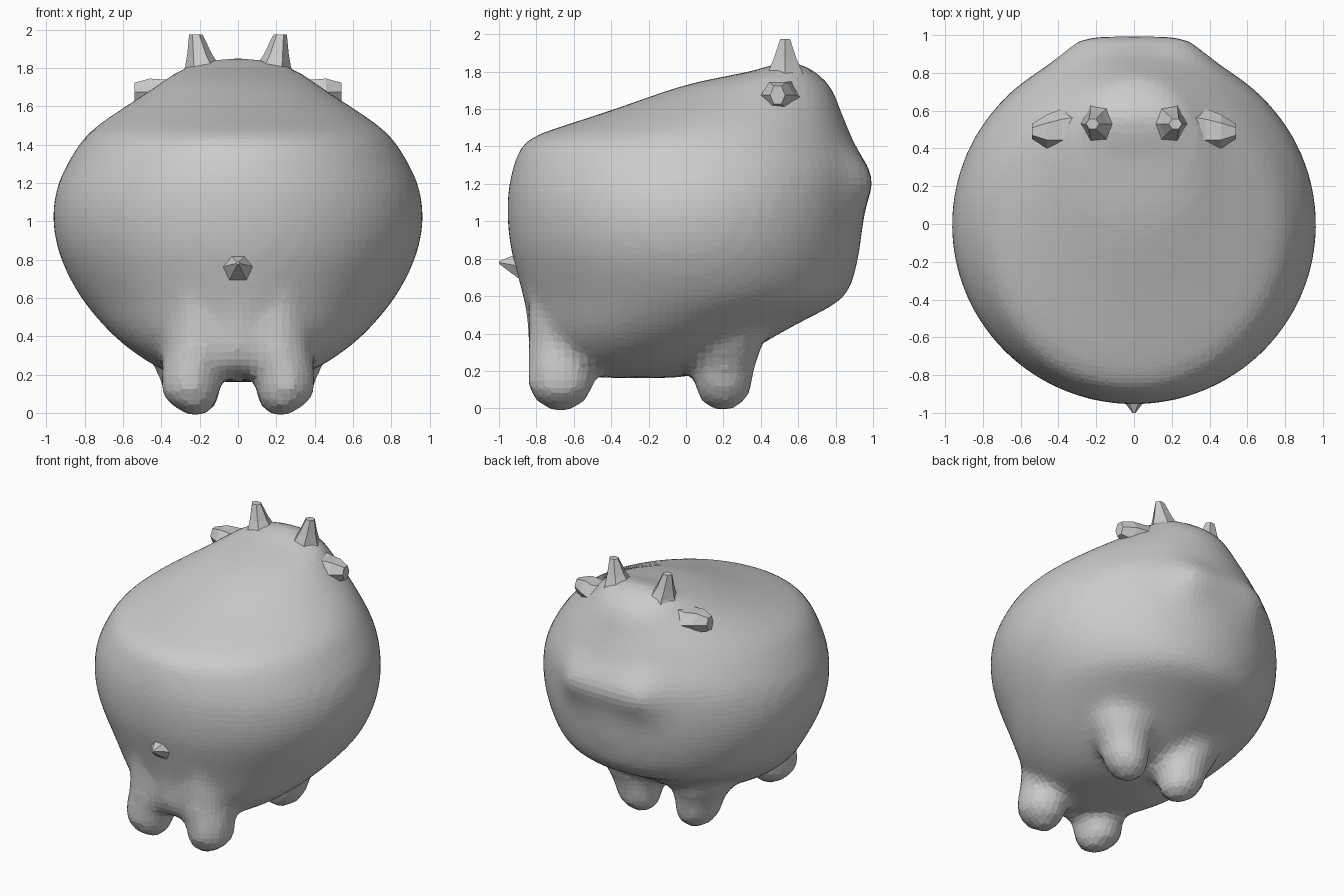
import bpy, bmesh, math


def loft(name, rings, sides, axis="z", mirror=False, subdiv=0, tweak=None):
    """Ring = (along, centre a, centre b, radius a, radius b), stacked on an axis."""
    bm = bmesh.new()
    loops = []
    for t, a, b, ra, rb in rings:
        loop = []
        for i in range(sides):
            ang = 2 * math.pi * i / sides
            u, v = a + ra * math.cos(ang), b + rb * math.sin(ang)
            co = {"z": (u, v, t), "y": (u, t, v), "x": (t, u, v)}[axis]
            loop.append(bm.verts.new(tweak(*co) if tweak else co))
        loops.append(loop)
    for lo, hi in zip(loops, loops[1:]):
        for i in range(sides):
            j = (i + 1) % sides
            bm.faces.new((lo[i], lo[j], hi[j], hi[i]))
    bm.faces.new(loops[0])
    bm.faces.new(loops[-1])
    bmesh.ops.recalc_face_normals(bm, faces=bm.faces)
    mesh = bpy.data.meshes.new(name)
    bm.to_mesh(mesh)
    bm.free()
    obj = bpy.data.objects.new(name, mesh)
    bpy.context.collection.objects.link(obj)
    if mirror:
        obj.modifiers.new("mirror", "MIRROR")
    if subdiv:
        mod = obj.modifiers.new("subdivision", "SUBSURF")
        mod.levels = mod.render_levels = subdiv
    return obj


# Round body: height, half width, back and face limits in y
profile = [
    (0.16, 0.12, -0.45, -0.05), (0.175, 0.24, -0.58, 0.04), (0.21, 0.38, -0.72, 0.16),
    (0.30, 0.53, -0.80, 0.34), (0.40, 0.655, -0.83, 0.50), (0.50, 0.745, -0.85, 0.69),
    (0.58, 0.81, -0.87, 0.86), (0.70, 0.885, -0.90, 0.905), (0.85, 0.95, -0.945, 0.935),
    (1.00, 0.975, -0.96, 0.95), (1.12, 0.965, -0.96, 0.955), (1.21, 0.94, -0.95, 0.96),
    (1.30, 0.895, -0.925, 0.95), (1.40, 0.835, -0.895, 0.91), (1.46, 0.785, -0.82, 0.885),
    (1.52, 0.71, -0.63, 0.86), (1.60, 0.59, -0.38, 0.825), (1.68, 0.46, -0.16, 0.80),
    (1.75, 0.37, 0.05, 0.76), (1.80, 0.29, 0.36, 0.69), (1.835, 0.20, 0.45, 0.64),
    (1.85, 0.10, 0.50, 0.59),
]


# Soft raised lip line across the face
def muzzle(x, y, z):
    lip = {1.12: 0.97, 1.21: 1.015, 1.30: 0.97}.get(z)
    if lip and y > 0.8 and abs(x) < 0.32:
        y = lip
    return x, y, z


rings = [(z, 0, (y0 + y1) / 2, hw, (y1 - y0) / 2) for z, hw, y0, y1 in profile]
body = loft("body", rings, 40, subdiv=1, tweak=muzzle)

# Stubby legs and the flat rump between them; fused with the body into one skin
limbs = [
    loft("tail_side_legs", [
        (-0.015, 0.22, -0.67, 0.05, 0.05), (0.03, 0.23, -0.67, 0.11, 0.13),
        (0.10, 0.25, -0.67, 0.16, 0.18), (0.22, 0.24, -0.67, 0.165, 0.18),
        (0.35, 0.20, -0.65, 0.19, 0.20), (0.55, 0.20, -0.61, 0.19, 0.24),
        (0.75, 0.19, -0.60, 0.18, 0.26)], 10, mirror=True),
    loft("face_side_legs", [
        (-0.01, 0.22, 0.19, 0.05, 0.05), (0.03, 0.22, 0.20, 0.11, 0.12),
        (0.10, 0.24, 0.20, 0.155, 0.155), (0.20, 0.25, 0.20, 0.17, 0.17),
        (0.35, 0.28, 0.19, 0.23, 0.23), (0.50, 0.30, 0.17, 0.26, 0.24)],
        10, mirror=True),
    loft("rump", [
        (0.21, 0, -0.60, 0.26, 0.18), (0.28, 0, -0.60, 0.30, 0.235),
        (0.55, 0, -0.60, 0.30, 0.26), (0.78, 0, -0.60, 0.26, 0.30)], 16)]
for limb in limbs:
    limb.hide_render = True
    limb.hide_viewport = True
    union = body.modifiers.new("fuse", "BOOLEAN")
    union.operation = "UNION"
    union.object = limb
skin = body.modifiers.new("skin", "REMESH")
skin.mode = "VOXEL"
skin.voxel_size = 0.042
relax = body.modifiers.new("relax", "SMOOTH")
relax.factor = 0.5
relax.iterations = 6

# Short blunt horns
loft("horns", [
    (1.74, 0.17, 0.53, 0.13, 0.13), (1.81, 0.185, 0.53, 0.09, 0.10),
    (1.87, 0.20, 0.53, 0.065, 0.07), (1.975, 0.22, 0.53, 0.035, 0.03)],
    6, mirror=True)

# Ears poking out sideways
loft("ears", [
    (0.28, 0.51, 1.66, 0.12, 0.11), (0.38, 0.50, 1.665, 0.11, 0.085),
    (0.46, 0.49, 1.675, 0.09, 0.08), (0.54, 0.49, 1.675, 0.04, 0.055)],
    6, axis="x", mirror=True)

# Tiny tail nub
loft("tail", [
    (-0.84, 0, 0.75, 0.13, 0.11), (-0.945, 0, 0.77, 0.05, 0.045),
    (-1.00, 0, 0.78, 0.008, 0.008)], 6, axis="y")
